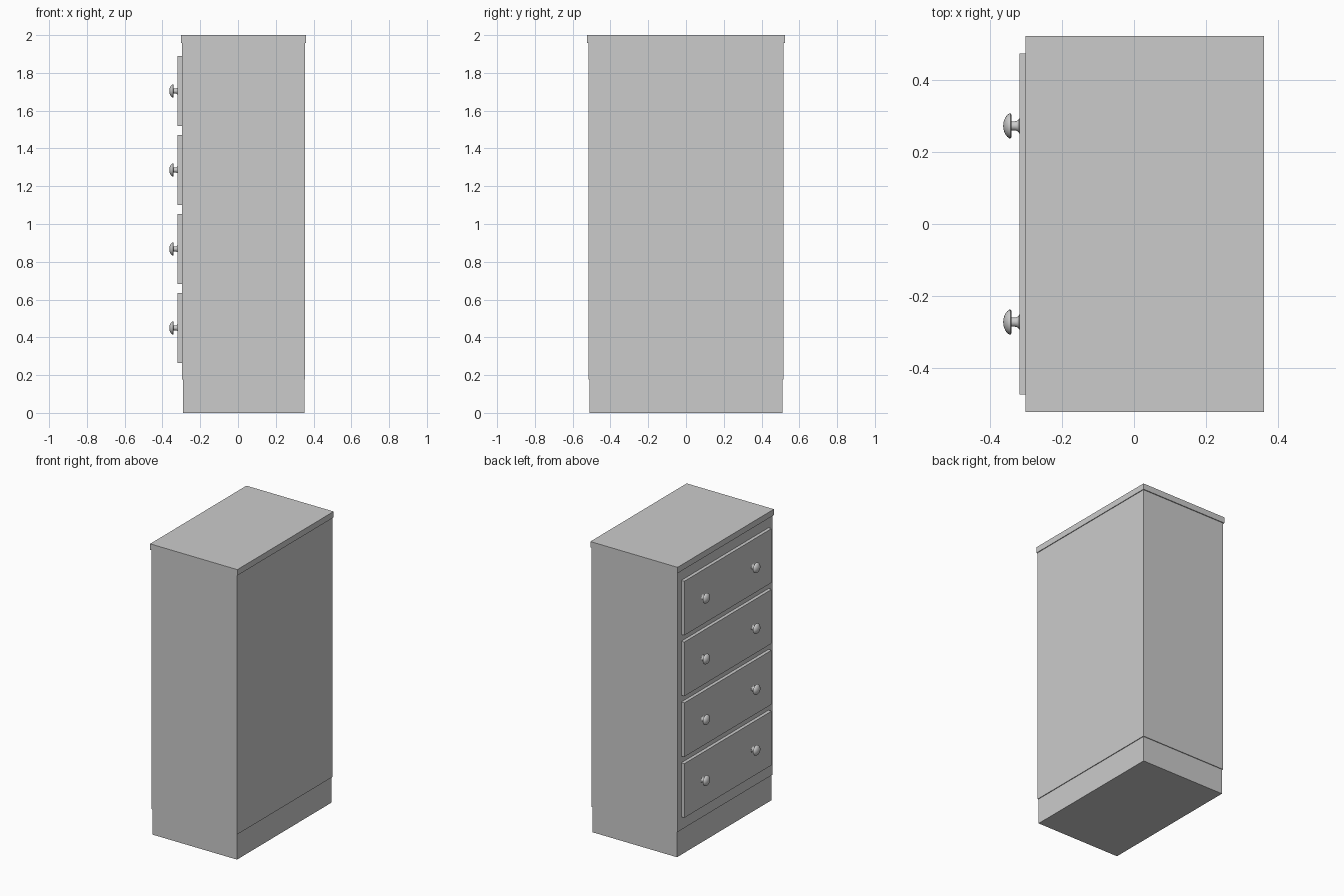
import bpy, bmesh, math
from mathutils import Matrix

if "Cube" in bpy.data.objects:
    bpy.data.objects.remove(bpy.data.objects["Cube"])

grey = bpy.data.materials.new("grey paint")
grey.diffuse_color = (0.6, 0.6, 0.6, 1)
grey.use_nodes = True
grey.node_tree.nodes["Principled BSDF"].inputs["Base Color"].default_value = grey.diffuse_color


def finish(bm, name):
    bmesh.ops.recalc_face_normals(bm, faces=bm.faces)
    mesh = bpy.data.meshes.new(name)
    bm.to_mesh(mesh)
    bm.free()
    mesh.materials.append(grey)
    obj = bpy.data.objects.new(name, mesh)
    bpy.context.collection.objects.link(obj)
    return obj


def box(name, x0, x1, half_y, z0, z1):
    bm = bmesh.new()
    size = Matrix.Diagonal((x1 - x0, 2 * half_y, z1 - z0, 1))
    place = Matrix.Translation(((x0 + x1) / 2, 0, (z0 + z1) / 2))
    bmesh.ops.create_cube(bm, size=1, matrix=place @ size)
    return finish(bm, name)


# Turned knob outline: (x, radius), from drawer face to the domed tip
KNOB = [(-0.317, 0.021), (-0.3195, 0.021), (-0.322, 0.0165), (-0.326, 0.0138),
        (-0.331, 0.0128), (-0.341, 0.0128), (-0.341, 0.031), (-0.343, 0.0345),
        (-0.347, 0.0345), (-0.353, 0.030), (-0.358, 0.0235),
        (-0.362, 0.014), (-0.3635, 0.006), (-0.364, 0)]


def knob(name, y, z):
    bm = bmesh.new()
    verts = [bm.verts.new((x, r, 0)) for x, r in KNOB]
    edges = [bm.edges.new(pair) for pair in zip(verts, verts[1:])]
    bmesh.ops.spin(bm, geom=verts + edges, cent=(0, 0, 0), axis=(1, 0, 0),
                   angle=math.tau, steps=24)
    bmesh.ops.remove_doubles(bm, verts=bm.verts, dist=0.0001)
    obj = finish(bm, name)
    obj.location = (0, y, z)
    bpy.ops.object.select_all(action='DESELECT')
    obj.select_set(True)
    bpy.context.view_layer.objects.active = obj
    bpy.ops.object.shade_smooth_by_angle(angle=math.radians(40))


# Carcass: recessed plinth, body and overhanging top
box("plinth", -0.290, 0.351, 0.512, 0, 0.176)
box("body", -0.296, 0.356, 0.517, 0.176, 1.959)
box("top_board", -0.302, 0.361, 0.523, 1.959, 2.0)

# Four drawers on the -x side, each with two knobs
for i in range(4):
    z = 0.45 + i * 0.418
    box(f"drawer_front_{i + 1}", -0.319, -0.294, 0.474, z - 0.186, z + 0.186)
    for side, y in (("left", 0.273), ("right", -0.273)):
        knob(f"knob_{i + 1}_{side}", y, z)
